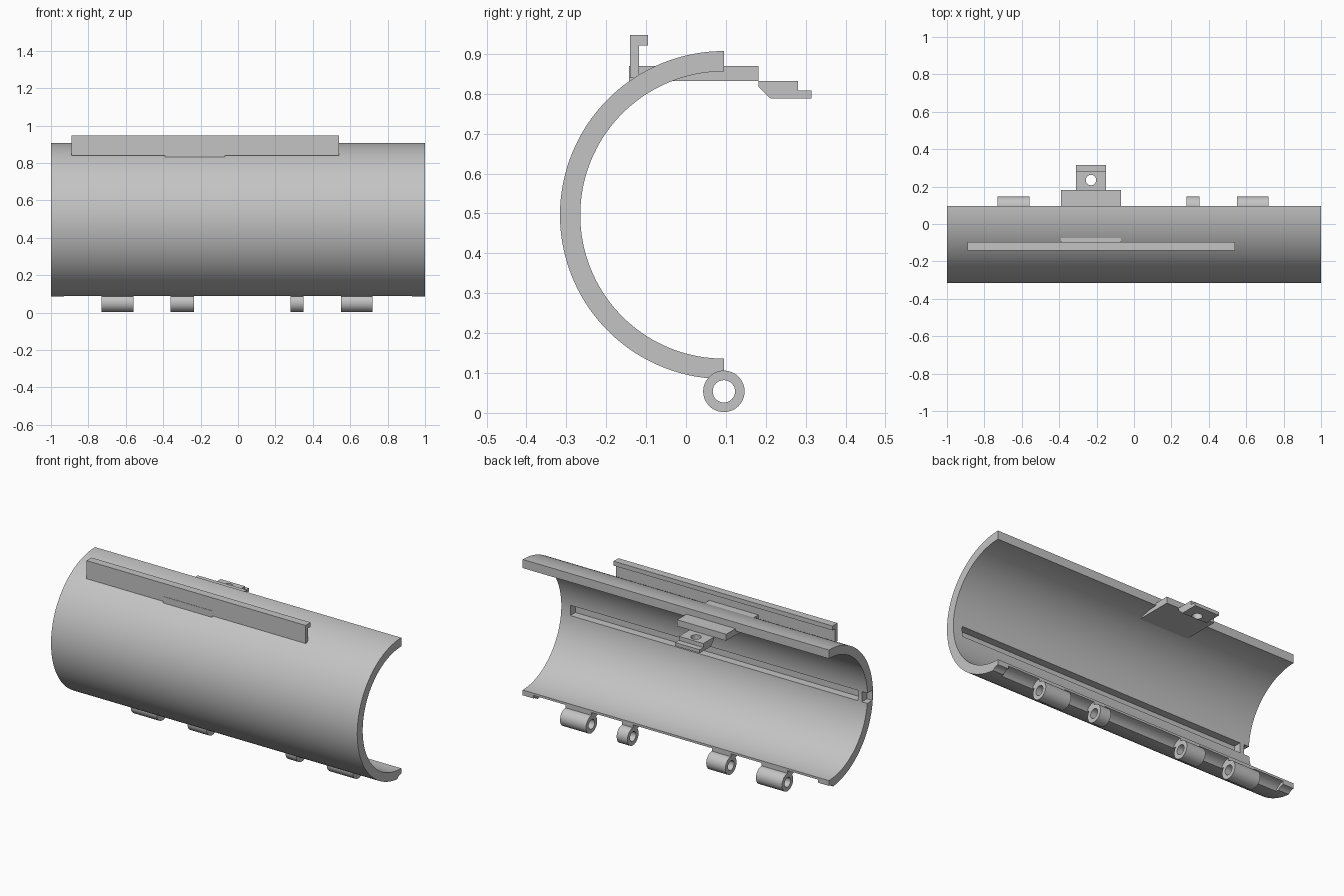
import bpy, bmesh, math

if "Cube" in bpy.data.objects:
    bpy.data.objects.remove(bpy.data.objects["Cube"], do_unlink=True)

grey = bpy.data.materials.new("plain_grey")
GREY = (0.55, 0.55, 0.55, 1)
grey.diffuse_color = GREY
grey.use_nodes = True
grey.node_tree.nodes["Principled BSDF"].inputs["Base Color"].default_value = GREY

AXIS_Y, AXIS_Z = 0.095, 0.496      # shell centre line
HINGE_Z = 0.054                    # hinge pin centre line
R_OUT, R_IN = 0.411, 0.36


def extrude(name, profile, x0, x1):
    """Solid from a (y, z) outline swept along x."""
    bm = bmesh.new()
    face = bm.faces.new([bm.verts.new((x0, y, z)) for y, z in profile])
    new = bmesh.ops.extrude_face_region(bm, geom=[face])["geom"]
    moved = [v for v in new if isinstance(v, bmesh.types.BMVert)]
    bmesh.ops.translate(bm, verts=moved, vec=(x1 - x0, 0, 0))
    bmesh.ops.recalc_face_normals(bm, faces=bm.faces)
    mesh = bpy.data.meshes.new(name)
    bm.to_mesh(mesh)
    bm.free()
    mesh.materials.append(grey)
    ob = bpy.data.objects.new(name, mesh)
    bpy.context.collection.objects.link(ob)
    return ob


def arc(r, y, z, a0, a1, n):
    return [(y + r * math.cos(math.radians(a0 + (a1 - a0) * i / n)),
             z + r * math.sin(math.radians(a0 + (a1 - a0) * i / n))) for i in range(n + 1)]


def circle(r, n=48):
    return arc(r, AXIS_Y, HINGE_Z, 0, 360, n)[:-1]


def rect(y0, y1, z0, z1):
    return [(y0, z0), (y1, z0), (y1, z1), (y0, z1)]


def select(ob):
    bpy.ops.object.select_all(action='DESELECT')
    ob.select_set(True)
    bpy.context.view_layer.objects.active = ob


def cut(ob, cutter):
    cutter.hide_render = True
    mod = ob.modifiers.new("cut", 'BOOLEAN')
    mod.operation, mod.solver, mod.object = 'DIFFERENCE', 'EXACT', cutter
    select(ob)
    bpy.ops.object.modifier_apply(modifier=mod.name)
    bpy.data.objects.remove(cutter, do_unlink=True)


def smooth(ob):
    select(ob)
    bpy.ops.object.shade_smooth_by_angle(angle=math.radians(30))


# Half-pipe shell
shell = extrude("shell", arc(R_OUT, AXIS_Y, AXIS_Z, 90, 270, 72)
                + arc(R_IN, AXIS_Y, AXIS_Z, 270, 90, 72), -1, 1)

# Hinge relief along the lower edge, deeper between the barrels
cut(shell, extrude("relief_cutter", circle(0.051), -1.1, 1.1))
barrels = [(-0.73, -0.56), (-0.36, -0.235), (0.28, 0.35), (0.55, 0.72)]
edges = [-0.93] + [x for pair in barrels for x in pair] + [0.93]
for x0, x1 in zip(edges[::2], edges[1::2]):
    cut(shell, extrude("gap_cutter", circle(0.069), x0, x1))

# Long groove inside the back wall, with an open notch at one end
for x0, x1 in [(-0.94, 0.94), (-1.1, -0.965)]:
    cut(shell, extrude("groove_cutter", rect(-0.31, -0.2, 0.455, 0.515), x0, x1))
smooth(shell)

# Hinge barrels
for i, (x0, x1) in enumerate(barrels):
    barrel = extrude(f"hinge_barrel_{i + 1}", circle(0.052), x0, x1)
    cut(barrel, extrude("pin_cutter", circle(0.028), x0 - 0.1, x1 + 0.1))
    smooth(barrel)

# Top rail with its lip
extrude("top_rail", [(-0.141, 0.84), (-0.118, 0.84), (-0.118, 0.921), (-0.095, 0.921),
                     (-0.095, 0.947), (-0.141, 0.947)], -0.89, 0.54)

# Latch plate through the shell
extrude("latch_plate", rect(-0.143, 0.182, 0.832, 0.87), -0.39, -0.07)

# Stepped latch tongue with a screw hole
tongue = extrude("latch_tongue", [(0.182, 0.832), (0.182, 0.817), (0.212, 0.788), (0.315, 0.788),
                                  (0.315, 0.808), (0.281, 0.808), (0.281, 0.832)], -0.31, -0.15)
bpy.ops.mesh.primitive_cylinder_add(vertices=40, radius=0.028, depth=0.3,
                                    location=(-0.23, 0.235, 0.81))
cut(tongue, bpy.context.object)
smooth(tongue)
